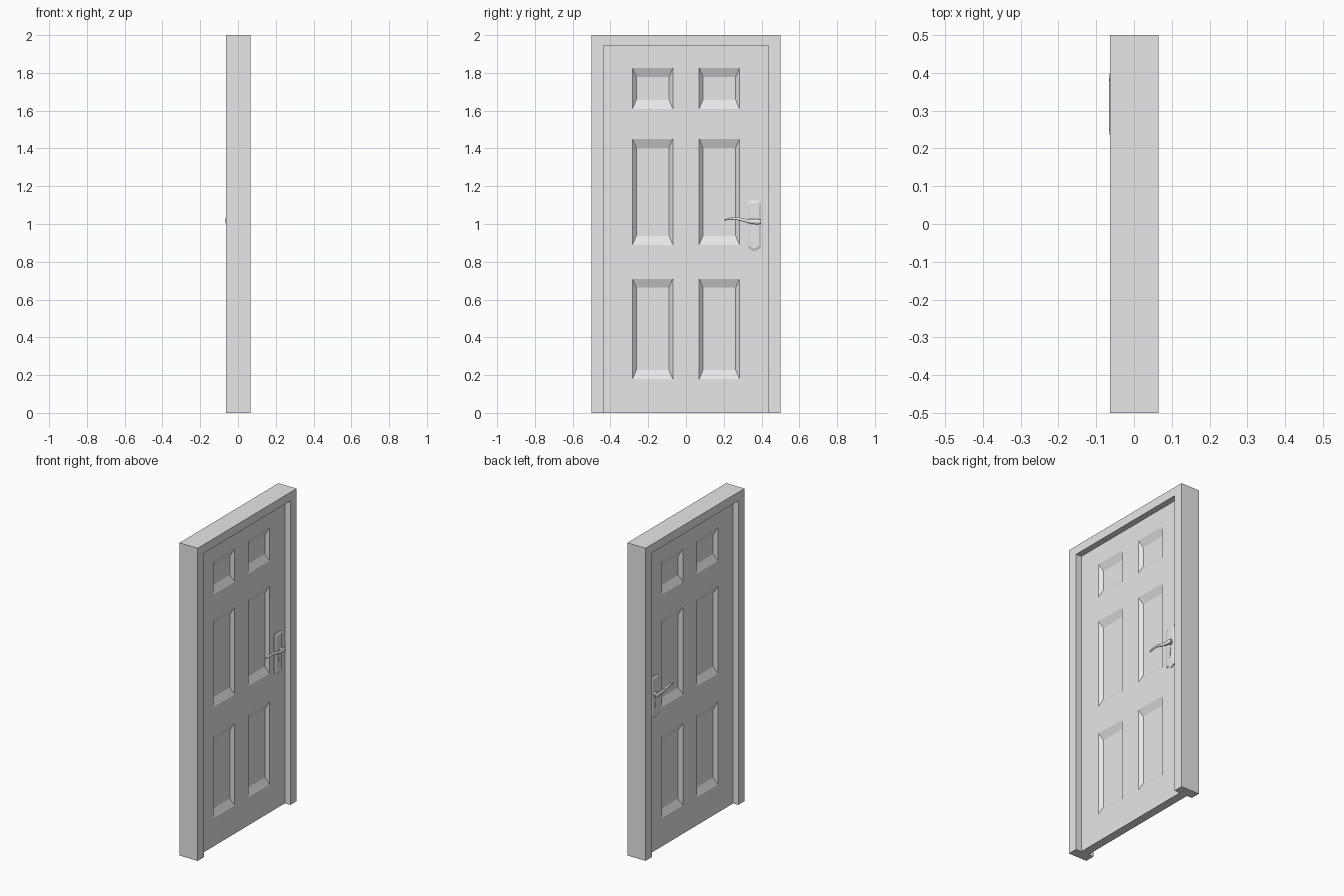
import bpy, bmesh, math

cube = bpy.data.objects.get("Cube")
if cube:
    bpy.data.objects.remove(cube, do_unlink=True)

grey = bpy.data.materials.new("light_grey")
grey.use_nodes = True
grey.diffuse_color = (0.8, 0.8, 0.8, 1)
grey.node_tree.nodes["Principled BSDF"].inputs["Base Color"].default_value = (0.8, 0.8, 0.8, 1)

FACE = 0.027       # half thickness of the door leaf
HALF = 0.437       # half width of the opening
TOP = 1.945        # top of the opening
SHIFT = -0.001     # leaf and handles sit slightly off the frame centre


def finish(bm, name, smooth=False):
    bmesh.ops.recalc_face_normals(bm, faces=bm.faces)
    mesh = bpy.data.meshes.new(name)
    bm.to_mesh(mesh)
    bm.free()
    mesh.materials.append(grey)
    obj = bpy.data.objects.new(name, mesh)
    bpy.context.collection.objects.link(obj)
    if smooth:
        bpy.ops.object.select_all(action="DESELECT")
        obj.select_set(True)
        bpy.context.view_layer.objects.active = obj
        bpy.ops.object.shade_smooth_by_angle(angle=math.radians(40))
    return obj


def loft(name, rings, smooth=False):
    """Skin equal-length rings of points and cap both ends."""
    bm = bmesh.new()
    rows = [[bm.verts.new(p) for p in ring] for ring in rings]
    n = len(rows[0])
    for a, b in zip(rows, rows[1:]):
        for i in range(n):
            j = (i + 1) % n
            bm.faces.new((a[i], a[j], b[j], b[i]))
    bm.faces.new(rows[0])
    bm.faces.new(rows[-1])
    return finish(bm, name, smooth)


def slab(outline, x):
    return [(x, y, z) for y, z in outline]


# Frame: one arch-shaped outline through the wall depth
arch = [(-0.5, 0), (-0.5, 2), (0.5, 2), (0.5, 0),
        (HALF, 0), (HALF, TOP), (-HALF, TOP), (-HALF, 0)]
loft("door_frame", [slab(arch, -0.064), slab(arch, 0.065)])

# Door leaf: a grid on each side, with sunken cells for the panels
ys = [-HALF, -0.283, -0.07, 0.07, 0.283, HALF]
zs = [0, 0.18, 0.71, 0.89, 1.45, 1.61, 1.825, TOP]
bm = bmesh.new()
for s in (-1, 1):
    grid = [[bm.verts.new((s * FACE + SHIFT, y, z)) for z in zs] for y in ys]
    for i in range(len(ys) - 1):
        for j in range(len(zs) - 1):
            cell = [grid[i][j], grid[i + 1][j], grid[i + 1][j + 1], grid[i][j + 1]]
            if i % 2 and j % 2:
                cy, cz = (ys[i] + ys[i + 1]) / 2, (zs[j] + zs[j + 1]) / 2
                floor = []
                for v in cell:
                    y, z = v.co.y, v.co.z
                    floor.append(bm.verts.new((s * (FACE - 0.02) + SHIFT,
                                               y - math.copysign(0.02, y - cy),
                                               z - math.copysign(0.047, z - cz))))
                bm.faces.new(floor)
                for k in range(4):
                    m = (k + 1) % 4
                    bm.faces.new((cell[k], cell[m], floor[m], floor[k]))
            else:
                bm.faces.new(cell)
bmesh.ops.bridge_loops(bm, edges=[e for e in bm.edges if e.is_boundary])
finish(bm, "door_leaf")


# Handles: the same set on both sides
def offset(outline, cy, cz, ky, kz):
    return [(cy + (y - cy) * ky, cz + (z - cz) * kz) for y, z in outline]


def oval(x, y, z, thick, high, n=10):
    return [(x + thick * math.cos(2 * math.pi * i / n), y,
             z + high * math.sin(2 * math.pi * i / n)) for i in range(n)]


PLATE_Y = 0.362
plate = [(PLATE_Y + dy, z) for dy, z in
         [(-0.036, 0.873), (0, 0.855), (0.036, 0.873),
          (0.036, 1.11), (0.03, 1.125), (-0.03, 1.125), (-0.036, 1.11)]]
keyhole = [(PLATE_Y + dy, 0.955 + dz) for dy, dz in
           [(-0.007, -0.032), (0.007, -0.032), (0.004, 0.005), (0.01, 0.018),
            (0.005, 0.031), (-0.005, 0.031), (-0.01, 0.018), (-0.004, 0.005)]]
# Lever stations: reach from leaf centre, y, z, half thickness, half height
lever = [(0.0565, 0.398, 1.012, 0.007, 0.012),
         (0.0565, 0.375, 1.012, 0.009, 0.015),
         (0.0565, 0.345, 1.013, 0.009, 0.013),
         (0.0575, 0.315, 1.018, 0.008, 0.010),
         (0.0585, 0.280, 1.027, 0.007, 0.008),
         (0.0585, 0.245, 1.029, 0.006, 0.007),
         (0.0560, 0.220, 1.025, 0.005, 0.005),
         (0.0530, 0.204, 1.022, 0.003, 0.003)]

for s, side in ((1, "left"), (-1, "right")):
    def at(d):
        return s * d + SHIFT

    loft(side + "_handle_plate",
         [slab(plate, at(FACE - 0.002)), slab(plate, at(FACE + 0.005)),
          slab(offset(plate, PLATE_Y, 0.99, 0.7, 0.9), at(FACE + 0.011))])
    loft(side + "_keyhole",
         [slab(keyhole, at(FACE + 0.008)), slab(keyhole, at(FACE + 0.013))])
    loft(side + "_lever",
         [oval(at(d), y, z, t, h) for d, y, z, t, h in lever], True)
    # Round neck joining the lever to the plate
    neck = [(0.375 + 0.013 * math.cos(math.pi * i / 6),
             1.012 + 0.013 * math.sin(math.pi * i / 6)) for i in range(12)]
    loft(side + "_lever_neck",
         [slab(neck, at(FACE + 0.004)), slab(neck, at(0.056))], True)
